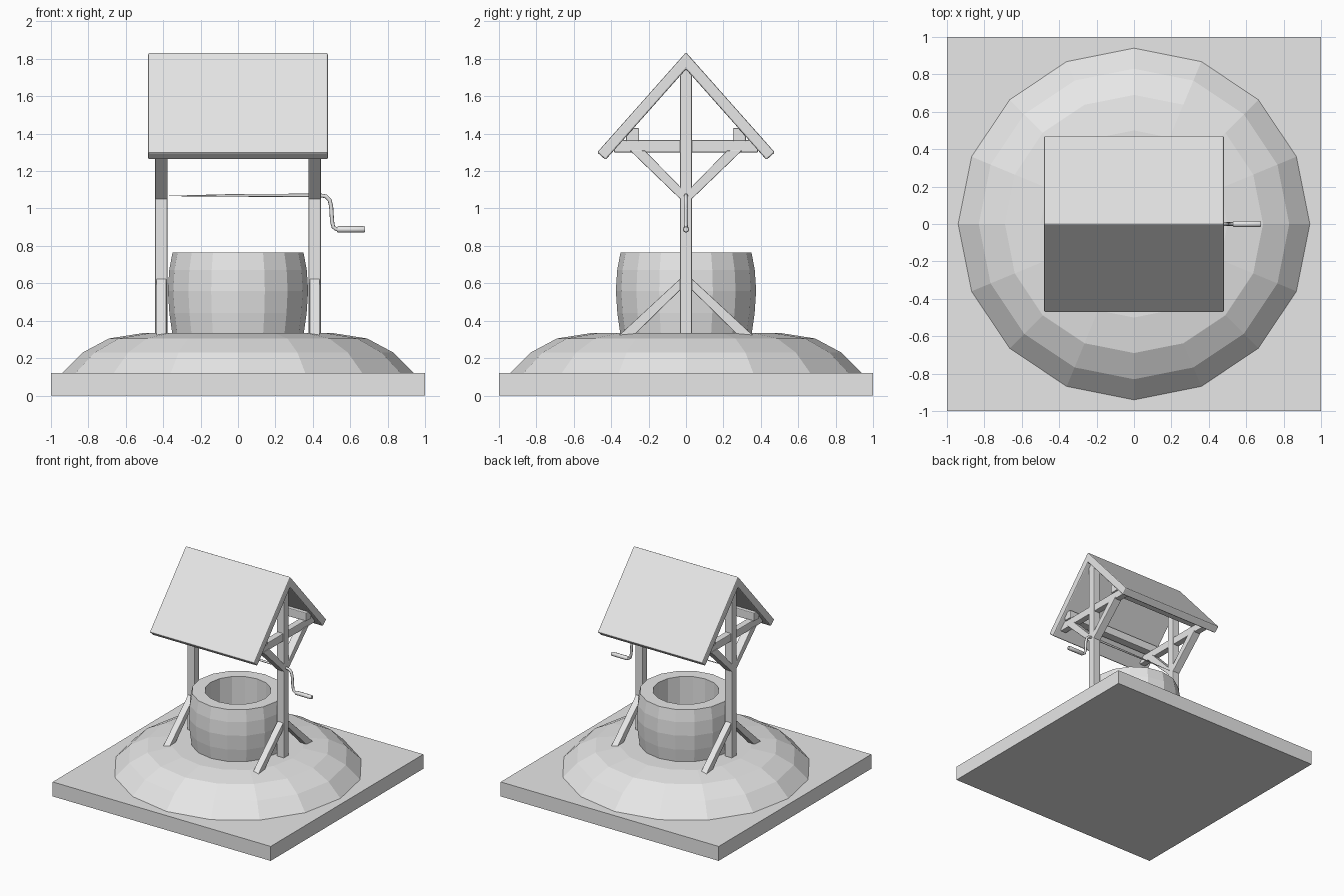
import bpy, bmesh, math
from mathutils import Vector

cube = bpy.data.objects.get("Cube")
if cube:
    bpy.data.objects.remove(cube)

grey = bpy.data.materials.new("plain_grey")
grey.use_nodes = True
colour = (0.8, 0.8, 0.8, 1)
grey.diffuse_color = colour
grey.node_tree.nodes["Principled BSDF"].inputs["Base Color"].default_value = colour


def finish(name, bm, bevel=0):
    bmesh.ops.recalc_face_normals(bm, faces=bm.faces)
    mesh = bpy.data.meshes.new(name)
    bm.to_mesh(mesh)
    bm.free()
    mesh.materials.append(grey)
    obj = bpy.data.objects.new(name, mesh)
    bpy.context.collection.objects.link(obj)
    if bevel:
        mod = obj.modifiers.new("soft_edges", "BEVEL")
        mod.width = bevel
        mod.segments = 2
    return obj


def extrude_x(name, profile, x0, x1, bevel=0):
    """Extrude a (y, z) outline along x."""
    bm = bmesh.new()
    face = bm.faces.new([bm.verts.new((x0, y, z)) for y, z in profile])
    out = bmesh.ops.extrude_face_region(bm, geom=[face])
    moved = [v for v in out["geom"] if isinstance(v, bmesh.types.BMVert)]
    bmesh.ops.translate(bm, verts=moved, vec=(x1 - x0, 0, 0))
    return finish(name, bm, bevel)


def box(name, x, y, z, bevel=0):
    return extrude_x(name, [(y[0], z[0]), (y[1], z[0]), (y[1], z[1]), (y[0], z[1])], *x, bevel)


def lathe(name, profile, sides=16):
    """Spin an (r, z) profile around z and cap its open ends."""
    bm = bmesh.new()
    rings = []
    for r, z in profile:
        angles = [2 * math.pi * i / sides for i in range(sides)]
        rings.append([bm.verts.new((r * math.cos(a), r * math.sin(a), z)) for a in angles])
    for low, high in zip(rings, rings[1:]):
        for i in range(sides):
            j = (i + 1) % sides
            bm.faces.new((low[i], low[j], high[j], high[i]))
    bm.faces.new(rings[0])
    bm.faces.new(rings[-1])
    return finish(name, bm)


# Ground slab, mound and stone ring
box("base_slab", (-1, 1), (-1, 1), (0, 0.12))
lathe("mound", [(0.94, 0.12), (0.83, 0.23), (0.69, 0.305), (0.5, 0.335)])
lathe("well_wall", [(0.35, 0.32), (0.367, 0.44), (0.375, 0.56), (0.368, 0.67), (0.35, 0.765),
                    (0.25, 0.765), (0.25, 0.34)])

# Gabled roof
extrude_x("roof", [(0, 1.835), (0.475, 1.3), (0.43, 1.26), (0, 1.745),
                   (-0.43, 1.26), (-0.475, 1.3)], -0.48, 0.48, 0.008)

# Timber frame, one set at each end
for side, sx in (("right", -1), ("left", 1)):
    outer = (sx * 0.41 - 0.033, sx * 0.41 + 0.033)
    inner = (sx * 0.41 - 0.027, sx * 0.41 + 0.027)
    box(f"{side}_post", outer, (-0.032, 0.032), (0.32, 1.775), 0.006)
    box(f"{side}_crossbeam", inner, (-0.385, 0.385), (1.3, 1.365), 0.005)
    for end, sy in (("front", -1), ("back", 1)):
        upper = [(0.02, 1.04), (0.3, 1.31), (0.22, 1.31), (0.02, 1.105)]
        lower = [(0.02, 0.575), (0.28, 0.32), (0.36, 0.32), (0.02, 0.635)]
        extrude_x(f"{side}_{end}_upper_brace", [(sy * y, z) for y, z in upper], *outer, 0.004)
        extrude_x(f"{side}_{end}_lower_brace", [(sy * y, z) for y, z in lower], *inner, 0.004)

# Purlins resting on the crossbeams
for end, sy in (("front", -1), ("back", 1)):
    box(f"{end}_purlin", (-0.45, 0.45), sorted((sy * 0.25, sy * 0.32)), (1.36, 1.43), 0.006)


def tube(name, points, thickness):
    """Round bar along (x, z, relative radius) points."""
    curve = bpy.data.curves.new(name, "CURVE")
    curve.dimensions = "3D"
    curve.bevel_depth = thickness
    curve.bevel_resolution = 2
    curve.use_fill_caps = True
    spline = curve.splines.new("POLY")
    spline.points.add(len(points) - 1)
    for p, (x, z, r) in zip(spline.points, points):
        p.co = (x, 0, z, 1)
        p.radius = r
    curve.materials.append(grey)
    obj = bpy.data.objects.new(name, curve)
    bpy.context.collection.objects.link(obj)


# Tapered winding shaft, cranked arm and grip
tube("winding_crank", [(-0.37, 1.067, 0.1), (-0.05, 1.07, 0.6), (0.44, 1.07, 0.9), (0.47, 1.065, 1),
                       (0.49, 1.045, 1), (0.498, 1.01, 1), (0.503, 0.93, 1), (0.51, 0.9, 0.9),
                       (0.525, 0.889, 0.9), (0.55, 0.888, 0.9)], 0.011)
tube("crank_grip", [(0.53, 0.888, 0.8), (0.536, 0.888, 1), (0.672, 0.888, 1), (0.68, 0.888, 0.8)], 0.017)
